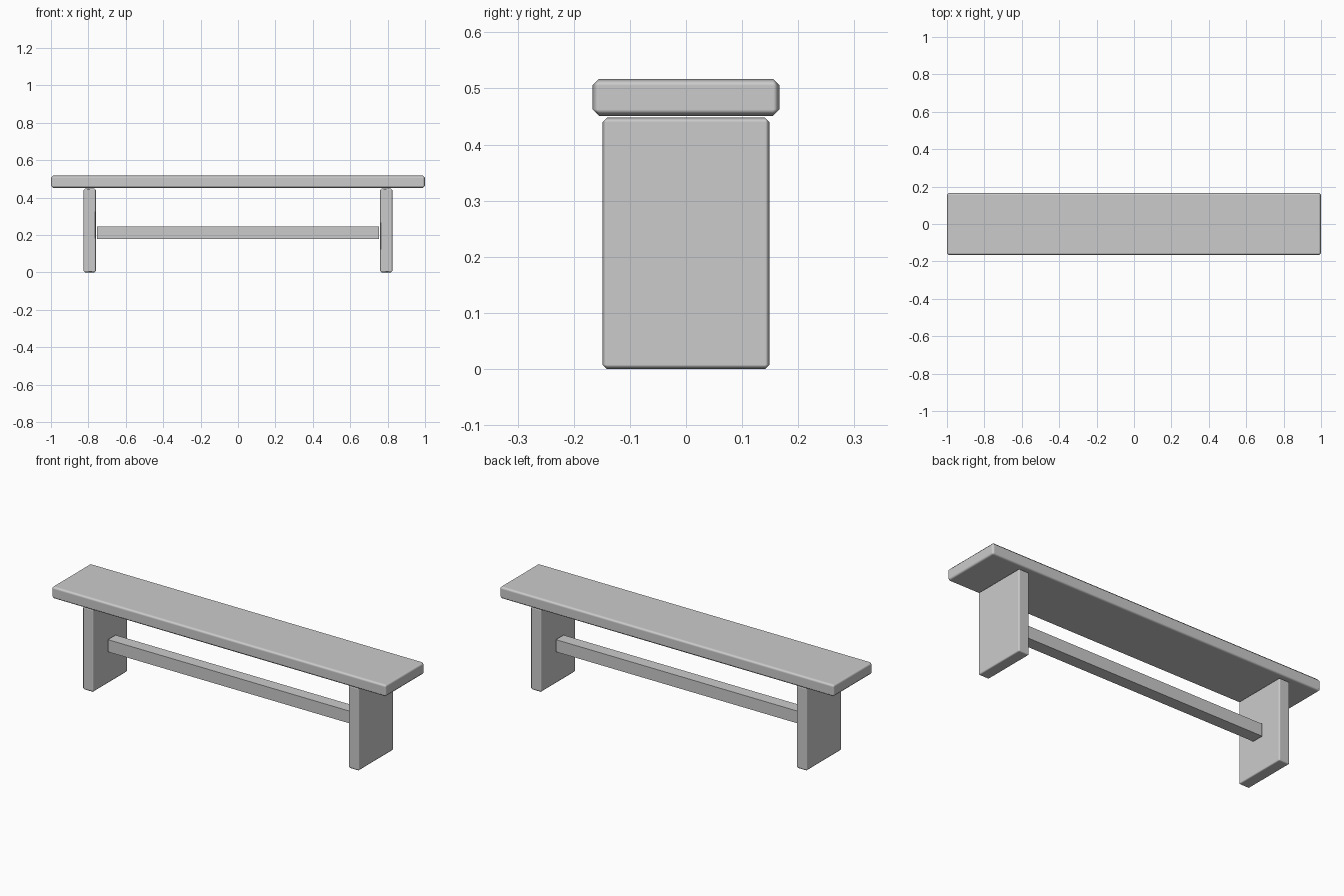
import bpy

if "Cube" in bpy.data.objects:
    bpy.data.objects.remove(bpy.data.objects["Cube"])

# One plain grey for the whole bench
grey = bpy.data.materials.new("bench_grey")
grey.diffuse_color = (0.6, 0.6, 0.6, 1.0)
grey.use_nodes = True
grey.node_tree.nodes["Principled BSDF"].inputs["Base Color"].default_value = grey.diffuse_color


def board(name, center, size, chamfer=0.0):
    """Box with optional softened, single-step chamfered edges."""
    bpy.ops.mesh.primitive_cube_add(size=1, location=center)
    obj = bpy.context.object
    obj.name = name
    obj.scale = size
    bpy.ops.object.transform_apply(location=False, rotation=False, scale=True)
    obj.data.materials.append(grey)
    if chamfer:
        bevel = obj.modifiers.new("chamfer", "BEVEL")
        bevel.width = chamfer
        bevel.segments = 1
        bevel.harden_normals = True
        for face in obj.data.polygons:
            face.use_smooth = True
    return obj


# Long seat plank
board("seat", (0, 0, 0.484), (2.0, 0.334, 0.066), 0.012)

# Panel legs, one at each end
for side, label in ((-1, "left"), (1, "right")):
    board(f"{label}_leg", (side * 0.793, 0, 0.224), (0.066, 0.298, 0.448), 0.008)

# Stretcher bar between the legs
board("stretcher", (0, 0, 0.211), (1.508, 0.065, 0.066))
